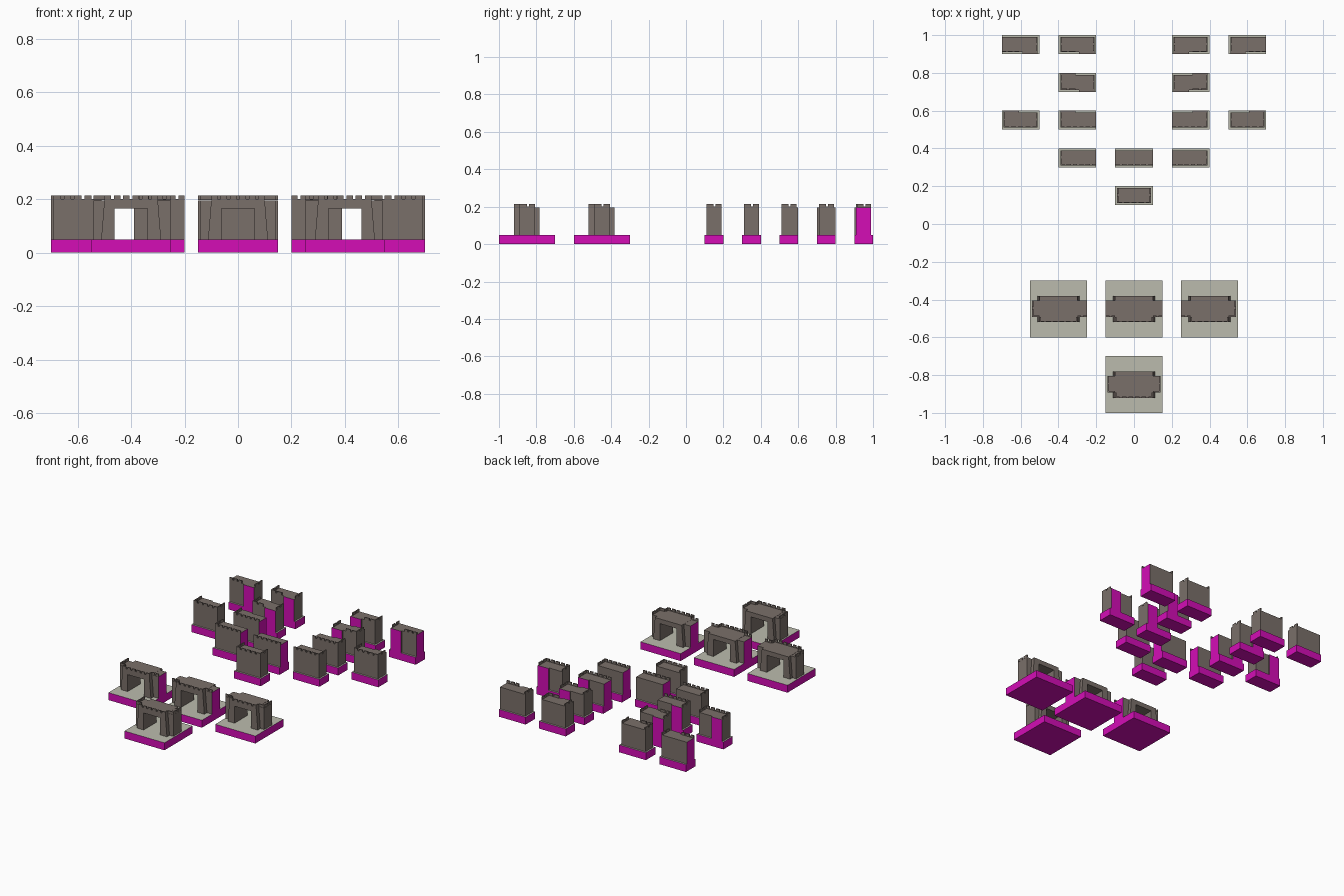
import bpy, bmesh

if "Cube" in bpy.data.objects:
    bpy.data.objects.remove(bpy.data.objects["Cube"])

def material(name, rgb):
    m = bpy.data.materials.new(name)
    m.diffuse_color = (*rgb, 1)
    m.use_nodes = True
    m.node_tree.nodes["Principled BSDF"].inputs["Base Color"].default_value = m.diffuse_color
    return m

MATS = [material("grey_stone", (0.195, 0.16, 0.142)),
        material("magenta_cut", (0.66, 0.004, 0.47)),
        material("pale_ground", (0.50, 0.50, 0.42))]
STONE, CUT, GROUND = 0, 1, 2
BASE, WALK, SILL, TOP = 0.05, 0.197, 0.201, 0.214
THICK = 0.007


def box(bm, x0, x1, y0, y1, z0, z1):
    vs = bmesh.ops.create_cube(bm, size=1)["verts"]
    for v in vs:
        v.co.x = x1 if v.co.x > 0 else x0
        v.co.y = y1 if v.co.y > 0 else y0
        v.co.z = z1 if v.co.z > 0 else z0


def finish(bm, name, cx, cy, rule=None):
    bmesh.ops.recalc_face_normals(bm, faces=bm.faces[:])
    bm.normal_update()
    if rule:
        for f in bm.faces:
            f.material_index = rule(f)
    me = bpy.data.meshes.new(name)
    bm.to_mesh(me)
    bm.free()
    for m in MATS:
        me.materials.append(m)
    ob = bpy.data.objects.new(name, me)
    ob.location = (cx, cy, 0)
    bpy.context.collection.objects.link(ob)


def tile_base(name, cx, cy, hx, hy):
    bm = bmesh.new()
    box(bm, -hx, hx, -hy, hy, 0, BASE)
    finish(bm, name, cx, cy, lambda f: GROUND if f.normal.z > 0.5 else CUT)


def cut_rule(hx, hy):
    """Faces lying on the tile border are cut faces."""
    def rule(f):
        c = f.calc_center_median()
        edge = (abs(abs(c.x) - hx) < 1e-4 and abs(f.normal.x) > 0.9) or \
               (abs(abs(c.y) - hy) < 1e-4 and abs(f.normal.y) > 0.9)
        return CUT if edge else STONE
    return rule


def parapet(bm, x0, x1, y0, y1):
    """Low strip with a row of merlons along its longer side."""
    box(bm, x0, x1, y0, y1, WALK, SILL)
    along_x = (x1 - x0) > (y1 - y0)
    a, b = (x0, x1) if along_x else (y0, y1)
    n = max(1, round((b - a) / 0.033))
    gap = 0.011
    w = (b - a - gap * (n - 1)) / n
    for i in range(n):
        p = a + i * (w + gap)
        if along_x:
            box(bm, p, p + w, y0, y1, SILL, TOP)
        else:
            box(bm, x0, x1, p, p + w, SILL, TOP)


def wall_tile(cx, cy, ends):
    """Two-cell wall; ends: L/R sides, f/F front left/right, b/B back left/right."""
    hx, hy = 0.1, 0.05
    tile_base("wall_base", cx, cy, hx, hy)
    x0 = -hx if "L" in ends else -0.09
    x1 = hx if "R" in ends else 0.09
    bm = bmesh.new()
    box(bm, x0, x1, -0.04, 0.04, BASE, WALK)
    for key, px, sy in (("f", -0.05, -1), ("F", 0.05, -1), ("b", -0.05, 1), ("B", 0.05, 1)):
        if key in ends:
            ya, yb = sorted((sy * 0.04, sy * hy))
            box(bm, px - 0.04, px + 0.04, ya, yb, BASE, WALK)
    finish(bm, "wall_body", cx, cy, cut_rule(hx, hy))
    # battlements on the front and the closed ends
    bm = bmesh.new()
    fx0 = 0.01 if "f" in ends else x0
    fx1 = -0.01 if "F" in ends else x1
    parapet(bm, fx0, fx1, -0.04, -0.04 + THICK)
    if "L" not in ends:
        parapet(bm, x0, x0 + THICK, -0.04 + THICK, 0.04)
    if "R" not in ends:
        parapet(bm, x1 - THICK, x1, -0.04 + THICK, 0.04)
    finish(bm, "wall_battlements", cx, cy)


def gate_tile(cx, cy, ends):
    h = 0.15
    tile_base("gate_base", cx, cy, h, h)
    # gatehouse: battered arch profile pushed through in depth
    bm = bmesh.new()
    prof = [(-0.112, BASE), (-0.1, WALK), (0.1, WALK), (0.112, BASE),
            (0.062, BASE), (0.062, 0.165), (-0.062, 0.165), (-0.062, BASE)]
    f = bm.faces.new([bm.verts.new((x, -0.07, z)) for x, z in prof])
    ext = bmesh.ops.extrude_face_region(bm, geom=[f])
    for v in ext["geom"]:
        if isinstance(v, bmesh.types.BMVert):
            v.co.y = 0.068
    finish(bm, "gatehouse", cx, cy)
    # side wings and battlements
    wing, top = bmesh.new(), bmesh.new()
    parapet(top, -0.1, 0.1, -0.07, -0.07 + THICK)
    for s, key in ((-1, "L"), (1, "R")):
        out = h if key in ends else 0.14
        a, b = sorted((s * 0.085, s * out))
        box(wing, a, b, -0.042, 0.044, BASE, WALK - 0.001)
        a, b = sorted((s * 0.1, s * out))
        parapet(top, a, b, -0.042, -0.042 + THICK)
        if key not in ends:
            a, b = sorted((s * (out - THICK), s * out))
            parapet(top, a, b, -0.042 + THICK, 0.044)
        a, b = sorted((s * (0.1 - THICK), s * 0.1))
        parapet(top, a, b, -0.07 + THICK, -0.042)
    finish(wing, "gate_wings", cx, cy, cut_rule(h, h))
    finish(top, "gate_battlements", cx, cy)


# wall tiles on the centre line
wall_tile(0, 0.15, "")
wall_tile(0, 0.35, "LR")

# wall tiles on the left, mirrored to the right
MIRROR = {"L": "R", "R": "L", "f": "F", "F": "f", "b": "B", "B": "b"}
for x, y, ends in ((-0.3, 0.35, "R"), (-0.3, 0.55, "Rb"), (-0.6, 0.55, "b"),
                   (-0.3, 0.75, "Fb"), (-0.3, 0.95, "F"), (-0.6, 0.95, "LF")):
    wall_tile(x, y, ends)
    wall_tile(-x, y, "".join(MIRROR[c] for c in ends))

# gate tiles
gate_tile(0, -0.85, "")
gate_tile(-0.4, -0.45, "R")
gate_tile(0, -0.45, "LR")
gate_tile(0.4, -0.45, "L")
